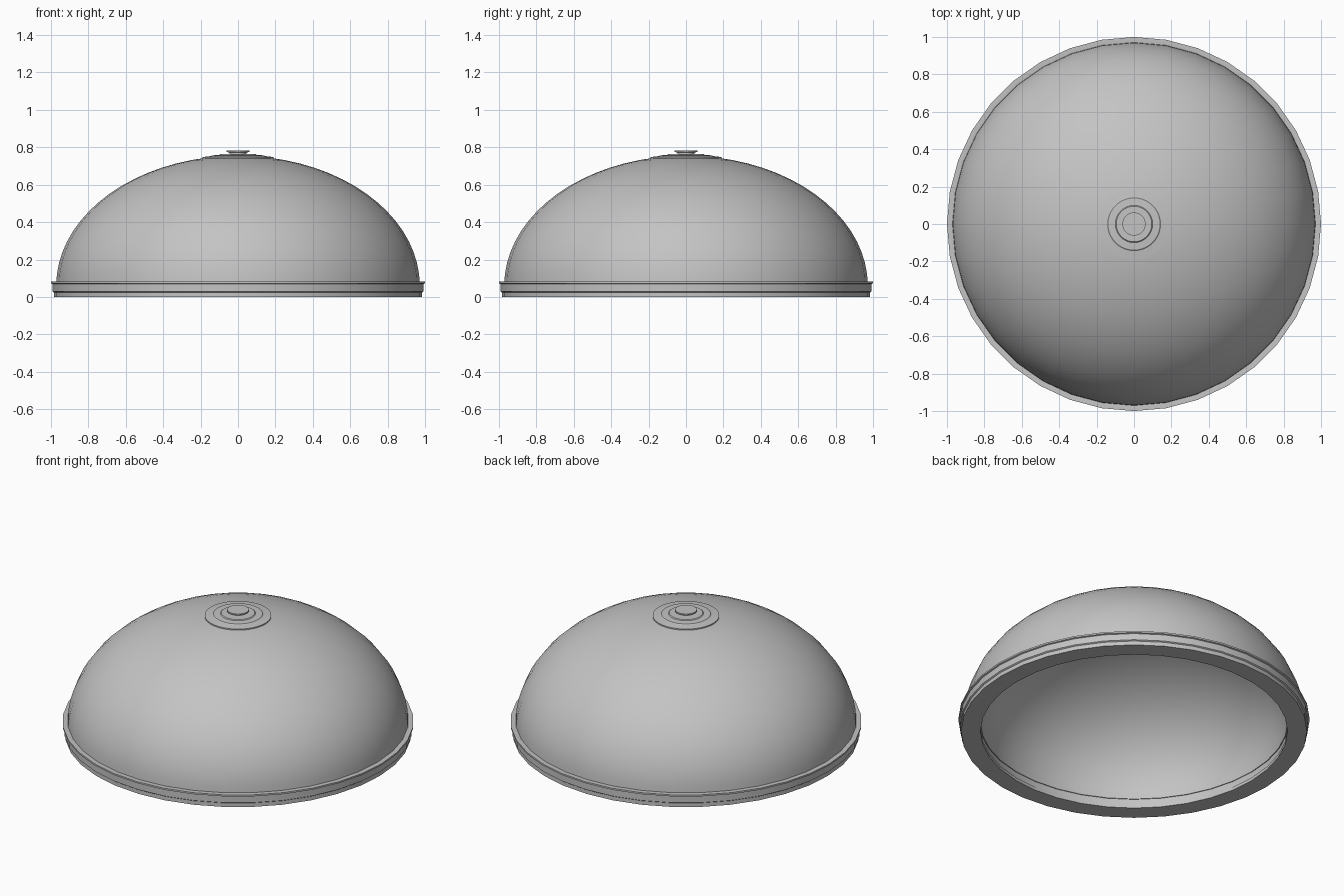
import bpy
import bmesh
import math

cube = bpy.data.objects.get("Cube")
if cube:
    bpy.data.objects.remove(cube, do_unlink=True)

SIDES = 36

metal = bpy.data.materials.new("brushed grey")
metal.use_nodes = True
grey = (0.55, 0.55, 0.55, 1.0)
metal.diffuse_color = grey
metal.node_tree.nodes["Principled BSDF"].inputs["Base Color"].default_value = grey


def lathe(name, profile, closed=False):
    """Spin a (radius, height) profile around the z axis."""
    bm = bmesh.new()
    verts = [bm.verts.new((r, 0, z)) for r, z in profile]
    pairs = list(zip(verts, verts[1:]))
    if closed:
        pairs.append((verts[-1], verts[0]))
    edges = [bm.edges.new(p) for p in pairs]
    bmesh.ops.spin(bm, geom=verts + edges, cent=(0, 0, 0), axis=(0, 0, 1),
                   angle=math.tau, steps=SIDES)
    bmesh.ops.remove_doubles(bm, verts=bm.verts, dist=0.0001)
    bmesh.ops.recalc_face_normals(bm, faces=bm.faces)
    mesh = bpy.data.meshes.new(name)
    bm.to_mesh(mesh)
    bm.free()
    mesh.materials.append(metal)
    obj = bpy.data.objects.new(name, mesh)
    bpy.context.collection.objects.link(obj)
    bpy.ops.object.select_all(action="DESELECT")
    obj.select_set(True)
    bpy.context.view_layer.objects.active = obj
    bpy.ops.object.shade_smooth_by_angle(angle=math.radians(30))
    return obj


def arc(radius, base, top, steps=18):
    """Quarter ellipse from the rim up to the axis."""
    angles = [math.pi / 2 * i / steps for i in range(steps + 1)]
    return [(radius * math.cos(a), base + (top - base) * math.sin(a)) for a in angles]


# Hollow dome shell
outer = arc(0.972, 0.06, 0.755)
inner = arc(0.875, 0.06, 0.70)
lathe("dome_shell", outer + inner[::-1], closed=True)

# Stepped rim band
lathe("rim_band", [
    (0.874, 0.0), (0.985, 0.0), (0.985, 0.025), (0.992, 0.03), (0.992, 0.07),
    (1.0, 0.073), (1.0, 0.083), (0.965, 0.083), (0.88, 0.065), (0.88, 0.02),
    (0.874, 0.02)], closed=True)

# Thin stepped plates at the crown
lathe("crown_plate", [
    (0, 0.74), (0.19, 0.736), (0.19, 0.748), (0.145, 0.753), (0.14, 0.757),
    (0.10, 0.759), (0.095, 0.763), (0, 0.764)])

# Small knob
lathe("crown_knob", [
    (0, 0.76), (0.06, 0.76), (0.045, 0.765), (0.045, 0.772), (0.062, 0.775),
    (0.062, 0.783), (0, 0.783)])
